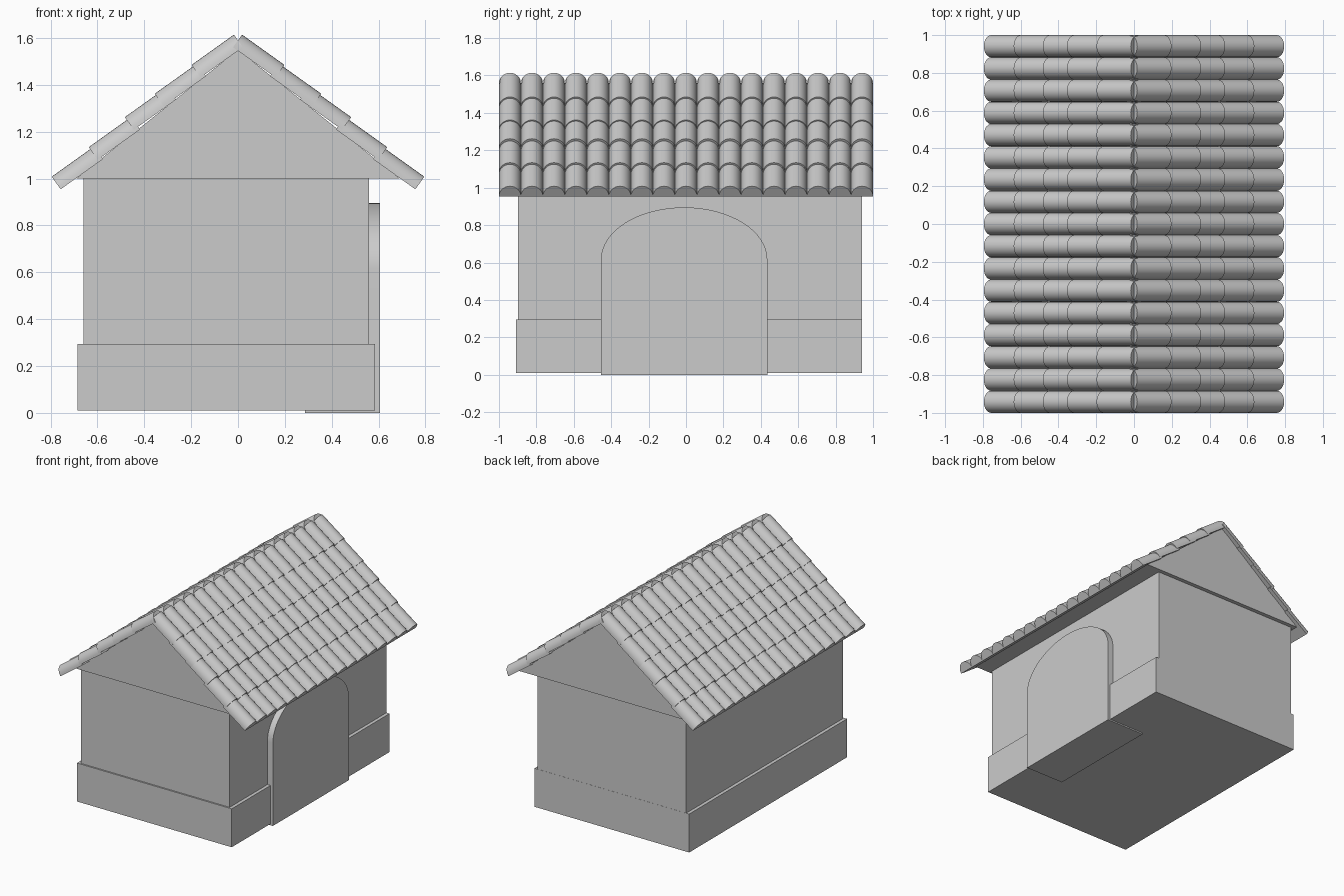
import bpy
import bmesh
from math import sin, cos, pi, radians
from mathutils import Vector

cube = bpy.data.objects.get("Cube")
if cube:
    bpy.data.objects.remove(cube, do_unlink=True)

grey = bpy.data.materials.new("light_grey")
grey.use_nodes = True
grey.diffuse_color = (0.6, 0.6, 0.6, 1)
bsdf = next(n for n in grey.node_tree.nodes if n.type == 'BSDF_PRINCIPLED')
bsdf.inputs["Base Color"].default_value = (0.6, 0.6, 0.6, 1)


def extrude_profile(name, points, offset):
    """Solid made by sweeping a closed outline along an offset."""
    bm = bmesh.new()
    face = bm.faces.new([bm.verts.new(p) for p in points])
    swept = bmesh.ops.extrude_face_region(bm, geom=[face], use_keep_orig=True)
    verts = [v for v in swept["geom"] if isinstance(v, bmesh.types.BMVert)]
    bmesh.ops.translate(bm, verts=verts, vec=offset)
    bmesh.ops.recalc_face_normals(bm, faces=bm.faces[:])
    mesh = bpy.data.meshes.new(name)
    bm.to_mesh(mesh)
    bm.free()
    mesh.materials.append(grey)
    mesh.shade_smooth()
    mesh.set_sharp_from_angle(angle=radians(35))
    obj = bpy.data.objects.new(name, mesh)
    bpy.context.collection.objects.link(obj)
    return obj


def box(name, x0, x1, y0, y1, z0, z1):
    outline = [(x0, y0, z0), (x1, y0, z0), (x1, y1, z0), (x0, y1, z0)]
    return extrude_profile(name, outline, (0, 0, z1 - z0))


# Walls and the wider plinth around their foot
box("walls", -0.66, 0.56, -0.898, 0.94, 0.012, 1.0)
box("plinth", -0.685, 0.585, -0.909, 0.941, 0.01, 0.295)

# Triangular attic under the tiles
gable = [(-0.69, -0.92, 1.0), (0.69, -0.92, 1.0), (0, -0.92, 1.55)]
extrude_profile("gable", gable, (0, 1.89, 0))

# Arched door block on one long side
half, spring, rise, mid = 0.445, 0.615, 0.28, -0.01
door = [(0.285, mid - half, 0), (0.285, mid + half, 0)]
steps = 32
for i in range(steps + 1):
    a = pi * i / steps
    door.append((0.285, mid + half * cos(a), spring + rise * sin(a)))
extrude_profile("door", door, (0.32, 0, 0))

# Half-round roof tiles: each row is arrayed along the ridge and mirrored
slope = radians(35.5)
down = Vector((cos(slope), 0, -sin(slope)))
out = Vector((sin(slope), 0, cos(slope)))
columns = 17
radius = 1 / columns
height, length, segments = 0.066, 0.222, 14
eave_ends = [(0.198, 1.485), (0.355, 1.362), (0.483, 1.262),
             (0.637, 1.134), (0.795, 1.008)]
for row, (x, z) in enumerate(eave_ends):
    foot = Vector((x, radius - 1, z)) - out * height
    arc = []
    for i in range(segments + 1):
        a = pi * i / segments
        arc.append(foot + Vector((0, radius * cos(a), 0)) + out * height * sin(a))
    tiles = extrude_profile(f"roof_tiles_row_{row + 1}", arc, -down * length)
    array = tiles.modifiers.new("columns", 'ARRAY')
    array.count = columns
    array.use_relative_offset = False
    array.use_constant_offset = True
    array.constant_offset_displace = (0, 2 * radius, 0)
    mirror = tiles.modifiers.new("other_slope", 'MIRROR')
    mirror.use_mirror_merge = False
